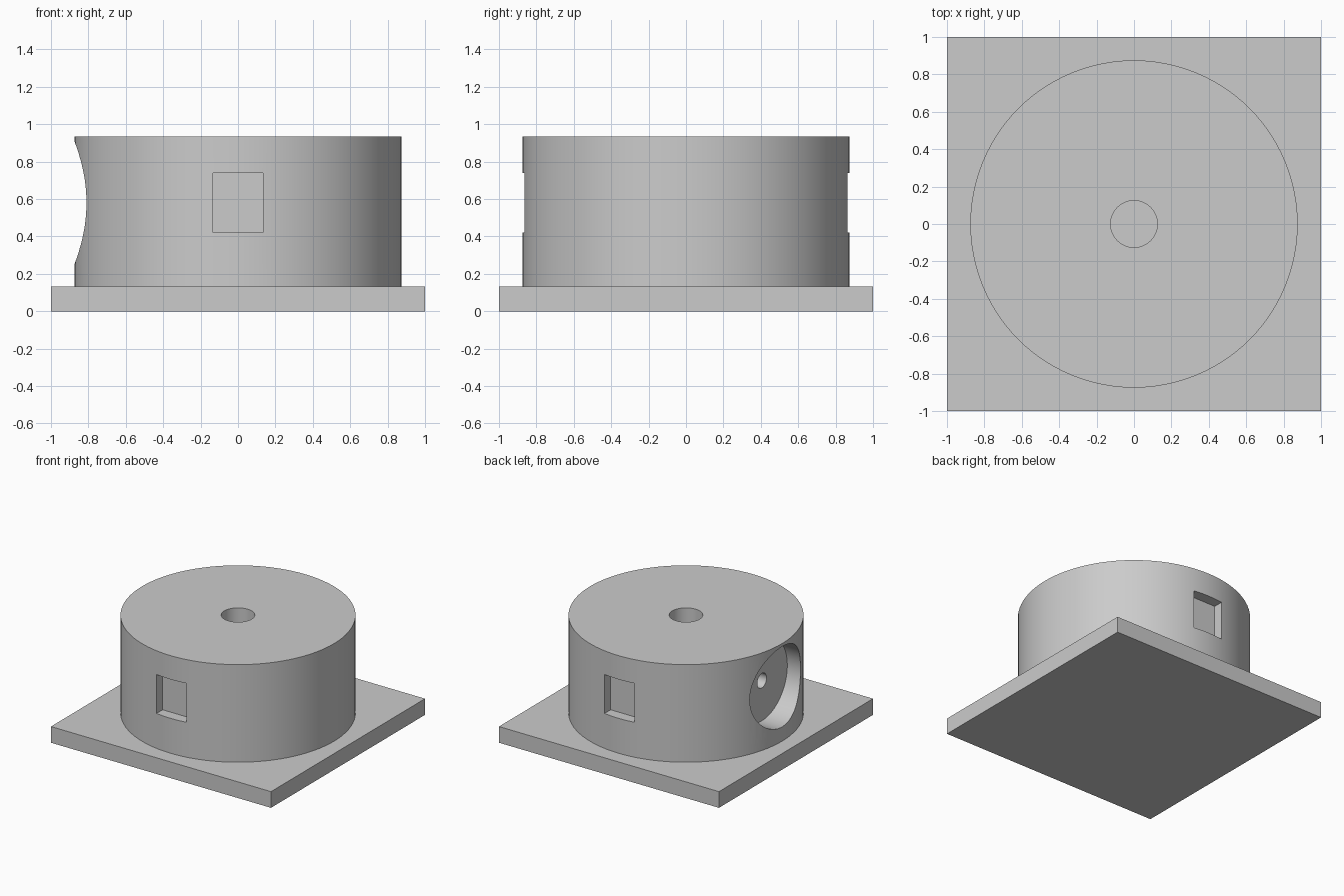
import bpy
from math import pi, radians

cube = bpy.data.objects.get("Cube")
if cube:
    bpy.data.objects.remove(cube, do_unlink=True)

grey = bpy.data.materials.new("plain grey")
grey.use_nodes = True
grey.diffuse_color = (0.6, 0.6, 0.6, 1)
grey.node_tree.nodes["Principled BSDF"].inputs["Base Color"].default_value = (0.6, 0.6, 0.6, 1)

BASE_TOP, BODY_TOP, RADIUS = 0.133, 0.935, 0.875
POCKET_Z = 0.58


def box(name, size, location):
    bpy.ops.mesh.primitive_cube_add(size=1, location=location)
    ob = bpy.context.object
    ob.name, ob.scale = name, size
    bpy.ops.object.transform_apply(location=False, rotation=False, scale=True)
    ob.data.materials.append(grey)
    return ob


def cylinder(name, radius, start, end, axis="Z", segments=64, z=0):
    """Cylinder from start to end along Z, or along X at height z."""
    mid = (start + end) / 2
    along_x = axis == "X"
    bpy.ops.mesh.primitive_cylinder_add(
        vertices=segments, radius=radius, depth=end - start,
        location=(mid, 0, z) if along_x else (0, 0, mid),
        rotation=(0, pi / 2 if along_x else 0, 0))
    ob = bpy.context.object
    ob.name = name
    ob.data.materials.append(grey)
    return ob


def cut(target, cutter):
    mod = target.modifiers.new(cutter.name, "BOOLEAN")
    mod.operation, mod.solver, mod.object = "DIFFERENCE", "EXACT", cutter
    bpy.context.view_layer.objects.active = target
    bpy.ops.object.modifier_apply(modifier=mod.name)
    bpy.data.objects.remove(cutter, do_unlink=True)


# Square base plate and round body
box("base_plate", (2, 2, BASE_TOP), (0, 0, BASE_TOP / 2))
body = cylinder("round_body", RADIUS, BASE_TOP, BODY_TOP, segments=96)

# Shaft hole in the top
cut(body, cylinder("shaft_hole", 0.125, BASE_TOP + 0.002, 1.1))

# Round recess on the right side, with a small bore to the shaft
cut(body, cylinder("round_recess", 0.33, -1.1, -0.69, "X", z=POCKET_Z))
cut(body, cylinder("small_bore", 0.06, -0.8, -0.05, "X", 32, POCKET_Z))

# Rectangular pockets at the front and back
for name, side in (("front_pocket", -1), ("back_pocket", 1)):
    cut(body, box(name, (0.27, 0.3, 0.32), (0, side * (0.785 + 0.15), POCKET_Z)))

# Smooth round walls, sharp rims
bpy.ops.object.select_all(action="DESELECT")
body.select_set(True)
bpy.context.view_layer.objects.active = body
bpy.ops.object.shade_smooth_by_angle(angle=radians(25))
